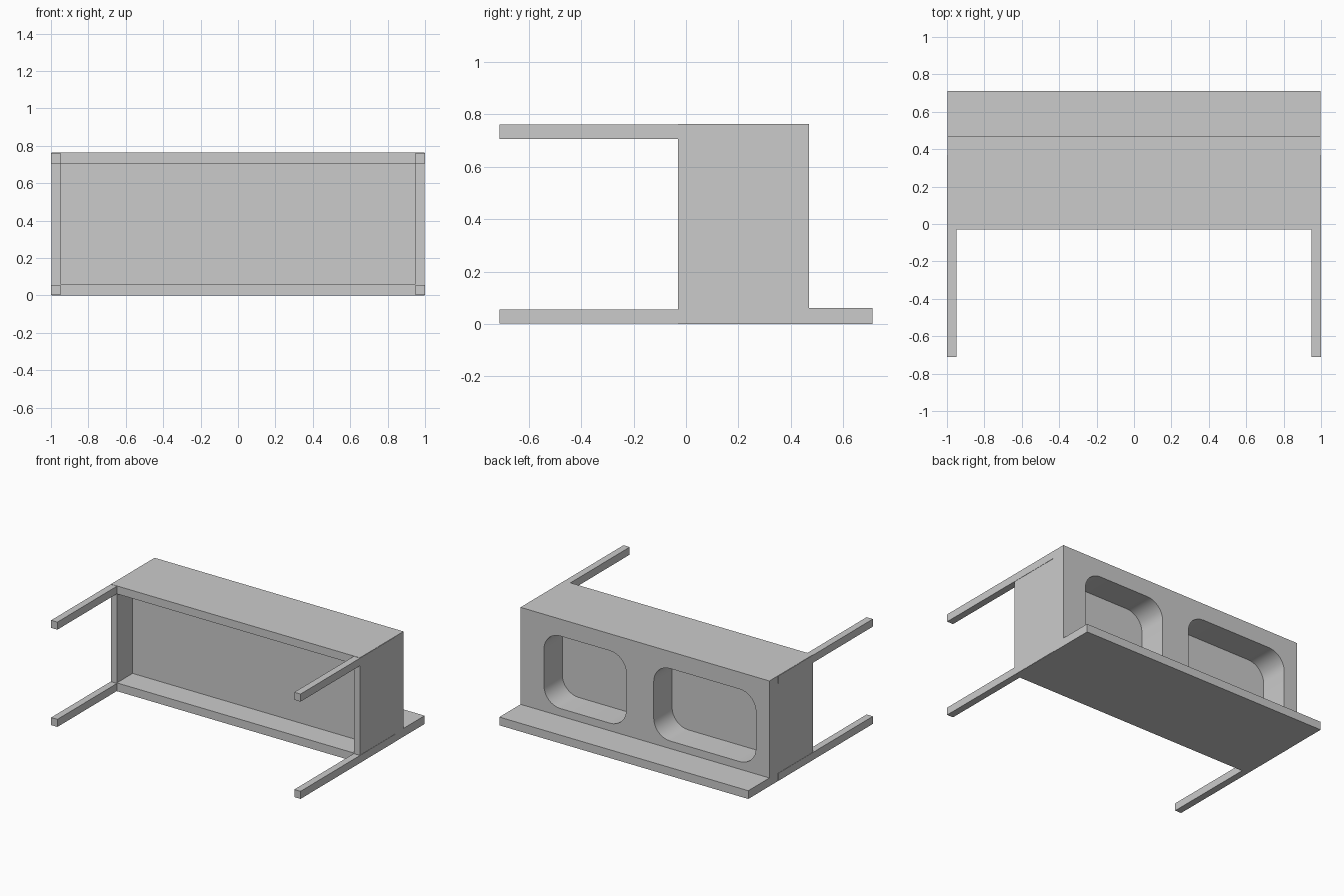
import bpy
import bmesh
import math
from mathutils import Vector

cube = bpy.data.objects.get("Cube")
if cube:
    bpy.data.objects.remove(cube, do_unlink=True)

grey = bpy.data.materials.new("light_grey")
grey.use_nodes = True
COLOUR = (0.6, 0.6, 0.6, 1)
grey.diffuse_color = COLOUR
grey.node_tree.nodes["Principled BSDF"].inputs["Base Color"].default_value = COLOUR


def box(name, low, high, corner=0):
    """Box between two corners; corner rounds the edges that run along y."""
    low, high = Vector(low), Vector(high)
    bm = bmesh.new()
    bmesh.ops.create_cube(bm, size=1)
    for v in bm.verts:
        v.co = Vector([a + (b - a) * (c + 0.5) for a, b, c in zip(low, high, v.co)])
    if corner:
        along_y = [e for e in bm.edges
                   if abs(e.verts[0].co.y - e.verts[1].co.y) > 0.01]
        bmesh.ops.bevel(bm, geom=along_y, offset=corner, segments=8,
                        profile=0.5, affect='EDGES')
    bmesh.ops.recalc_face_normals(bm, faces=bm.faces[:])
    mesh = bpy.data.meshes.new(name)
    bm.to_mesh(mesh)
    bm.free()
    mesh.materials.append(grey)
    ob = bpy.data.objects.new(name, mesh)
    bpy.context.collection.objects.link(ob)
    return ob


def cut(target, cutter):
    """Subtract the cutter from the target, then discard the cutter."""
    cutter.hide_render = True
    mod = target.modifiers.new("cut", 'BOOLEAN')
    mod.operation = 'DIFFERENCE'
    mod.solver = 'EXACT'
    mod.object = cutter
    bpy.context.view_layer.objects.active = target
    bpy.ops.object.modifier_apply(modifier=mod.name)
    bpy.data.objects.remove(cutter, do_unlink=True)


FRONT, BACK, TOP = -0.03, 0.47, 0.763

# Main body with a framed recess in front
body = box("body", (-0.998, FRONT, 0), (0.998, BACK, TOP))
cut(body, box("front_recess", (-0.95, FRONT - 0.1, 0.06), (0.95, 0.15, 0.705)))

# Two rounded pockets in the back
for x0, x1 in ((-0.89, -0.07), (0.15, 0.81)):
    cut(body, box("back_pocket", (x0, 0.26, 0.115), (x1, BACK + 0.1, 0.64), 0.13))

# Ledge along the back
box("back_ledge", (-0.998, BACK, 0), (0.998, 0.712, 0.06))

# Four handle poles reaching forward
for side, sx in (("left", 1), ("right", -1)):
    for level, z in (("lower", 0.001), ("upper", 0.706)):
        xs = sorted((sx * 0.95, sx))
        box(f"{side}_{level}_pole", (xs[0], -0.712, z), (xs[1], 0.37, z + 0.055))

# Smooth only the rounded pocket corners
bpy.ops.object.select_all(action='DESELECT')
body.select_set(True)
bpy.context.view_layer.objects.active = body
bpy.ops.object.shade_smooth_by_angle(angle=math.radians(30))
